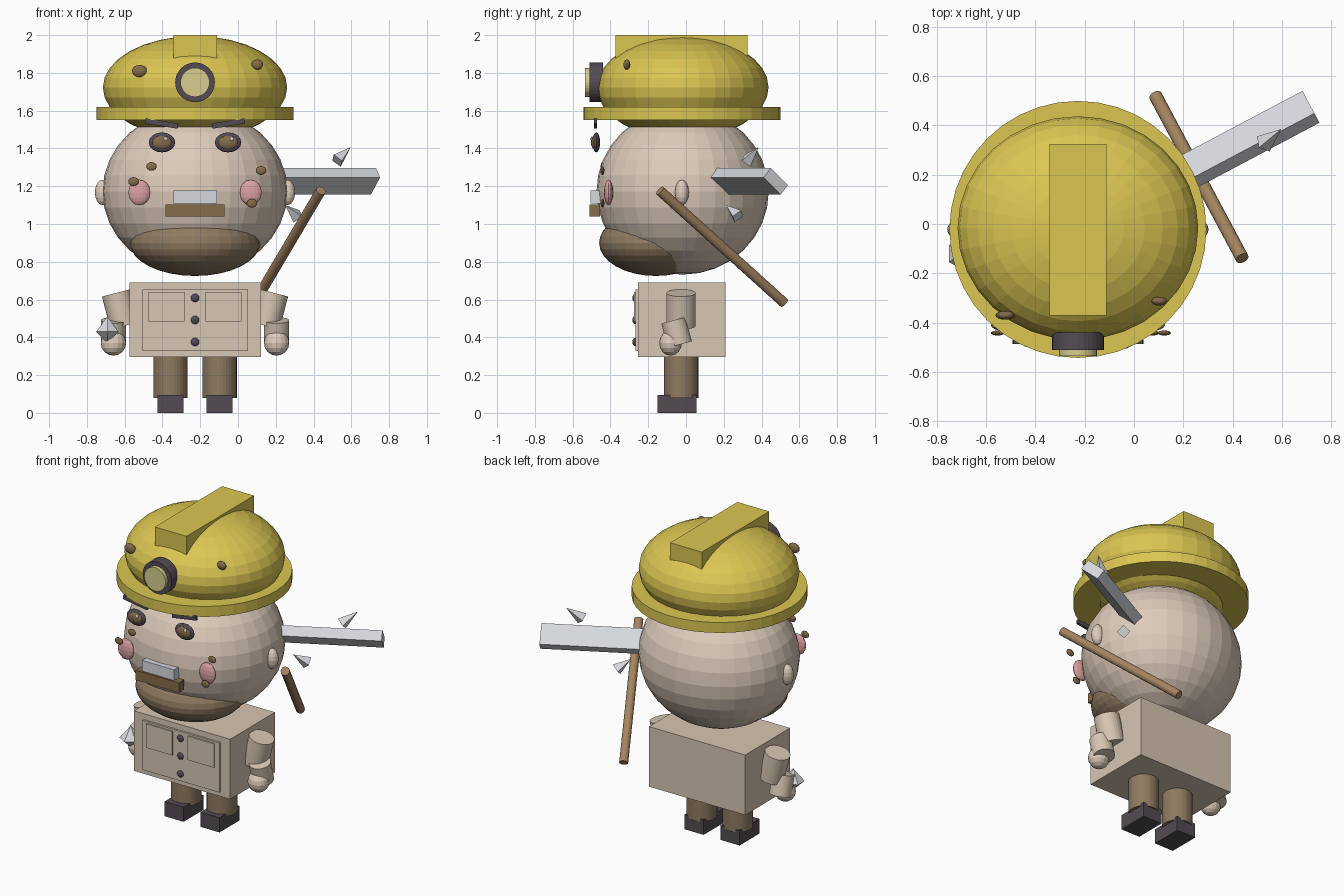
import bpy, math
from mathutils import Vector, Matrix

if "Cube" in bpy.data.objects:
    bpy.data.objects.remove(bpy.data.objects["Cube"])

CX, CY = -0.2275, -0.022   # centre line of the figure


def material(name, r, g, b):
    m = bpy.data.materials.new(name)
    m.diffuse_color = [((c / 255 + 0.055) / 1.055) ** 2.4 for c in (r, g, b)] + [1]
    m.use_nodes = True
    m.node_tree.nodes["Principled BSDF"].inputs["Base Color"].default_value = m.diffuse_color
    return m


yellow = material("helmet yellow", 219, 198, 82)
glass = material("lamp glass", 216, 206, 142)
dark = material("dark leather", 84, 75, 84)
skin = material("skin", 222, 204, 187)
cloth = material("jacket beige", 216, 199, 179)
brown = material("trouser brown", 142, 122, 97)
mud = material("mud brown", 134, 108, 74)
wood = material("handle wood", 165, 133, 97)
pink = material("cheek pink", 220, 160, 162)
steel = material("steel grey", 214, 217, 222)


def finish(name, mat):
    o = bpy.context.object
    o.name = name
    o.data.materials.append(mat)
    return o


def ball(name, mat, loc, radii, seg=16, rings=8):
    bpy.ops.mesh.primitive_uv_sphere_add(segments=seg, ring_count=rings, radius=1, location=loc)
    o = finish(name, mat)
    o.scale = radii
    return o


def box(name, mat, x, y, z, rot=(0, 0, 0)):
    """Box from (min, max) ranges on each axis."""
    bpy.ops.mesh.primitive_cube_add(size=1, location=[sum(r) / 2 for r in (x, y, z)], rotation=rot)
    o = finish(name, mat)
    o.scale = [r[1] - r[0] for r in (x, y, z)]
    return o


def rod(name, mat, a, b, r1, r2=None, sides=32):
    """Cylinder or cone from point a to point b."""
    a, b = Vector(a), Vector(b)
    d = b - a
    bpy.ops.mesh.primitive_cone_add(vertices=sides, radius1=r1, radius2=r1 if r2 is None else r2,
                                    depth=d.length, location=(a + b) / 2,
                                    rotation=d.to_track_quat('Z', 'Y').to_euler())
    return finish(name, mat)


# head
ball("head", skin, (CX, -0.018, 1.172), (0.49, 0.456, 0.44), 32, 16)
ball("beard", brown, (CX, -0.16, 0.90), (0.345, 0.30, 0.175), 32, 16)

# helmet
ball("helmet_dome", yellow, (CX, -0.017, 1.723), (0.488, 0.454, 0.272), 32, 16)
rod("helmet_brim", yellow, (CX, CY, 1.551), (CX, CY, 1.619), 0.521, sides=40)
box("helmet_ridge", yellow, (-0.342, -0.112), (-0.372, 0.325), (1.86, 2.0))
rod("lamp_housing", dark, (CX, -0.44, 1.75), (CX, -0.51, 1.75), 0.105)
rod("lamp_lens", glass, (CX, -0.50, 1.75), (CX, -0.535, 1.75), 0.077)
ball("helmet_mud", mud, (-0.522, -0.37, 1.81), (0.04, 0.018, 0.032))
ball("helmet_mud", mud, (0.102, -0.313, 1.844), (0.031, 0.018, 0.027))

# mouth and teeth
box("mouth", mud, (-0.384, -0.071), (-0.51, -0.455), (1.04, 1.104))
box("teeth", steel, (-0.341, -0.11), (-0.505, -0.45), (1.108, 1.178))

# face mud spots
for x, z in ((-0.458, 1.305), (-0.553, 1.225), (0.122, 1.283), (0.074, 1.11)):
    ball("face_mud", mud, (x, -0.442, z), (0.028, 0.01, 0.023))

# paired parts on both sides of the centre line
for s in (-1, 1):
    ball("ear", skin, (CX + s * 0.49, CY, 1.167), (0.04, 0.037, 0.067))
    ball("cheek", pink, (CX + s * 0.295, -0.41, 1.167), (0.058, 0.024, 0.068))
    ex = CX + s * 0.175
    ball("eye_rim", dark, (ex, -0.475, 1.432), (0.07, 0.02, 0.053))
    ball("eye_iris", mud, (ex, -0.484, 1.432), (0.053, 0.019, 0.037))
    ball("eye_glint", steel, (ex + 0.02, -0.499, 1.451), (0.011, 0.006, 0.011))
    bx = CX + s * 0.177
    box("brow", dark, (bx - 0.088, bx + 0.088), (-0.487, -0.471), (1.518, 1.546),
        (0, -s * math.radians(9), 0))

    # arms
    rod("upper_arm", cloth, (CX + s * 0.418, -0.026, 0.635), (CX + s * 0.373, -0.026, 0.461), 0.077)
    rod("forearm", cloth, (CX + s * 0.432, -0.067, 0.49), (CX + s * 0.432, -0.033, 0.362), 0.066)
    ball("hand", skin, (CX + s * 0.432, -0.082, 0.37), (0.067, 0.06, 0.067))

    # legs
    lx = CX + s * 0.13
    rod("leg", brown, (lx, -0.026, 0.08), (lx, -0.026, 0.297), 0.091)
    box("boot", dark, (lx - 0.069, lx + 0.069), (-0.15, 0.055), (0, 0.096))

    # chest pockets
    px = CX + s * 0.1505
    box("pocket", cloth, (px - 0.095, px + 0.095), (-0.276, -0.26), (0.484, 0.64))

# torso with front panel and buttons
box("torso", cloth, (-0.574, 0.122), (-0.255, 0.208), (0.297, 0.69))
box("jacket_panel", cloth, (-0.505, 0.053), (-0.268, -0.24), (0.328, 0.652))
for z in (0.609, 0.492, 0.376):
    ball("button", dark, (CX, -0.27, z), (0.022, 0.014, 0.022))

# pickaxe handle and head, sharing one direction
a, b = Vector((0.439, -0.139, 1.177)), Vector((0.087, 0.52, 0.582))
rod("pick_handle", wood, b, a, 0.027, sides=16)
along = Vector((0.883, 0.468, 0)).normalized()
across = Vector((0.049, -0.09, 0.09))
across = (across - across.dot(along) * along).normalized()
bar = box("pick_head", steel, (0, 0.633), (0, 0.137), (0, 0.066))
bar.rotation_euler = Matrix((along, across, along.cross(across))).transposed().to_euler()
bar.location = (0.438, 0.327, 1.226)

# loose metal shards around the pick
rod("shard", steel, (0.525, 0.325, 1.335), (0.597, 0.385, 1.407), 0.04, 0, 4)
rod("shard", steel, (0.31, 0.275, 1.04), (0.25, 0.212, 1.10), 0.04, 0, 4)

# ore crystal held in the hand
ore = Vector((-0.692, -0.12, 0.43))
rod("ore_top", steel, ore, ore + Vector((0, 0, 0.08)), 0.068, 0, 6)
rod("ore_bottom", steel, ore, ore - Vector((0, 0, 0.06)), 0.068, 0, 6)
